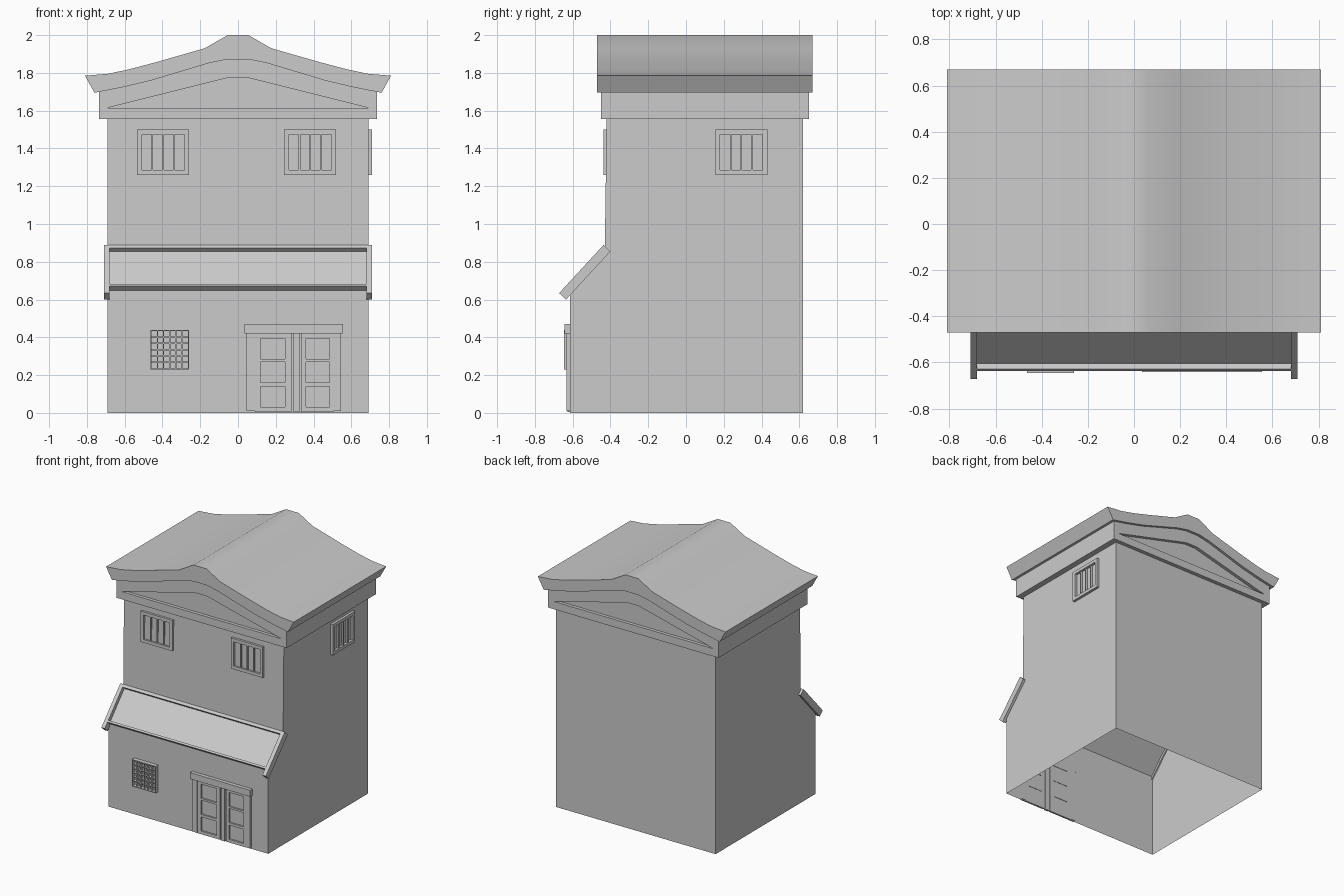
import bpy, bmesh
from math import pi
from mathutils import Matrix

if "Cube" in bpy.data.objects:
    bpy.data.objects.remove(bpy.data.objects["Cube"])


def finish(name, bm, matrix=None):
    me = bpy.data.meshes.new(name)
    bm.to_mesh(me)
    bm.free()
    ob = bpy.data.objects.new(name, me)
    bpy.context.collection.objects.link(ob)
    if matrix:
        me.transform(matrix)
    return ob


def prism_bm(pts, axis, a, b):
    """Extrude a profile along x (points are y,z) or along y (points are x,z)."""
    bm = bmesh.new()
    place = (lambda p, d: (d, p[0], p[1])) if axis == 'x' else (lambda p, d: (p[0], d, p[1]))
    face = bm.faces.new([bm.verts.new(place(p, a)) for p in pts])
    ext = bmesh.ops.extrude_face_region(bm, geom=[face], use_keep_orig=True)
    for v in ext['geom']:
        if isinstance(v, bmesh.types.BMVert):
            v.co = v.co + (Matrix.Identity(3)[0 if axis == 'x' else 1] * (b - a))
    bmesh.ops.recalc_face_normals(bm, faces=bm.faces)
    return bm


def prism(name, pts, axis, a, b):
    return finish(name, prism_bm(pts, axis, a, b))


def boxes(name, items, matrix=None):
    """One mesh from several boxes given as x0, x1, y0, y1, z0, z1."""
    bm = bmesh.new()
    for x0, x1, y0, y1, z0, z1 in items:
        m = Matrix.Translation(((x0 + x1) / 2, (y0 + y1) / 2, (z0 + z1) / 2))
        m = m @ Matrix.Diagonal((x1 - x0, y1 - y0, z1 - z0, 1))
        bmesh.ops.create_cube(bm, size=1, matrix=m)
    return finish(name, bm, matrix)


def lattice(name, w, h, cols, rows, rim, bar, depth, matrix):
    """Rimmed grille, local centre at origin, outward = -y."""
    x, z = w / 2, h / 2
    items = [(-x, -x + rim, -depth, 0, -z, z), (x - rim, x, -depth, 0, -z, z),
             (-x + rim, x - rim, -depth, 0, -z, -z + rim),
             (-x + rim, x - rim, -depth, 0, z - rim, z)]
    iw, ih = w - 2 * rim, h - 2 * rim
    for i in range(1, cols):
        c = -iw / 2 + iw * i / cols
        items.append((c - bar / 2, c + bar / 2, -depth * .8, 0, -ih / 2, ih / 2))
    for i in range(1, rows):
        c = -ih / 2 + ih * i / rows
        items.append((-iw / 2, iw / 2, -depth * .75, 0, c - bar / 2, c + bar / 2))
    return boxes(name, items, matrix)


# house shell, open at the bottom, with the front step sloping back
bm = prism_bm([(-.613, 0), (-.613, .65), (-.43, .855), (-.42, 1.56), (.62, 1.56), (.62, 0)],
              'x', -.69, .69)
ends = [f for f in bm.faces if all(v.co.z < .01 for v in f.verts)
        or all(v.co.z > 1.55 for v in f.verts)]
bmesh.ops.delete(bm, geom=ends, context='FACES')
finish('house_walls', bm)


def mirrored(half):
    return half + [(-x, z) for x, z in reversed(half)]


# roof slab
under = [(-.76, 1.695), (-.62, 1.722), (-.47, 1.757), (-.31, 1.805), (-.15, 1.853), (-.055, 1.872)]
top = [(-.81, 1.785), (-.69, 1.795), (-.58, 1.818), (-.44, 1.855), (-.177, 1.93), (-.055, 2.0)]
roof = prism('roof', mirrored(top) + list(reversed(mirrored(under))), 'y', -.47, .67)
bpy.context.view_layer.objects.active = roof
roof.select_set(True)
bpy.ops.object.shade_smooth_by_angle(angle=pi / 6)

# gable block with a recessed triangle at both ends
gable = prism('gable_block', mirrored([(-.735, 1.555), (-.735, 1.70)] + under[1:]), 'y', -.45, .65)
for side, (a, b) in {'front': (-.5, -.425), 'back': (.625, .7)}.items():
    cut = prism('gable_cutter_' + side, mirrored([(-.69, 1.615), (-.05, 1.775)]), 'y', a, b)
    cut.hide_render = True
    cut.hide_viewport = True
    mod = gable.modifiers.new('recess_' + side, 'BOOLEAN')
    mod.operation = 'DIFFERENCE'
    mod.solver = 'EXACT'
    mod.object = cut


# awning: profiles given along the slope (s) and out of it (t)
def slope(s, t):
    return (-.635 + .677 * s - .735 * t, .60 + .735 * s + .677 * t)


def slope_bar(name, s0, s1, t0, t1, x0, x1):
    prism(name, [slope(s0, t0), slope(s1, t0), slope(s1, t1), slope(s0, t1)], 'x', x0, x1)


slope_bar('awning_side_left', 0, .347, 0, .05, -.71, -.68)
slope_bar('awning_side_right', 0, .347, 0, .05, .68, .71)
slope_bar('awning_lower_rail', .05, .065, .018, .05, -.68, .68)
slope_bar('awning_upper_rail', .325, .347, .01, .05, -.68, .68)

# barred upper windows
T = Matrix.Translation
for name, m in {'upper_window_left': T((-.397, -.418, 1.38)),
                'upper_window_right': T((.382, -.418, 1.38)),
                'side_window': T((.69, .293, 1.38)) @ Matrix.Rotation(pi / 2, 4, 'Z')}.items():
    lattice(name, .275, .24, 4, 1, .025, .009, .02, m)

# ground floor lattice window
lattice('lower_window', .205, .21, 6, 6, .006, .007, .032, T((-.362, -.613, .335)))

# door frame
boxes('door_frame', [(.045, .09, -.632, -.61, .01, .42), (.505, .545, -.632, -.61, .01, .42),
                     (.035, .555, -.642, -.61, .42, .47)])
boxes('door_centre_post', [(.293, .325, -.628, -.61, .005, .42)])

# door leaves with three sunken panels each
rows = [(.03, .14), (.16, .27), (.285, .395)]
for side, (x0, p0, p1, x1) in {'left': (.09, .12, .25, .282), 'right': (.334, .36, .485, .505)}.items():
    edges = [.005] + [z for r in rows for z in r] + [.42]
    rails = [(p0, p1, -.625, -.61, edges[i], edges[i + 1]) for i in (0, 2, 4, 6)]
    boxes('door_leaf_' + side, rails + [(x0, p0, -.625, -.61, .005, .42),
                                        (p1, x1, -.625, -.61, .005, .42)])
